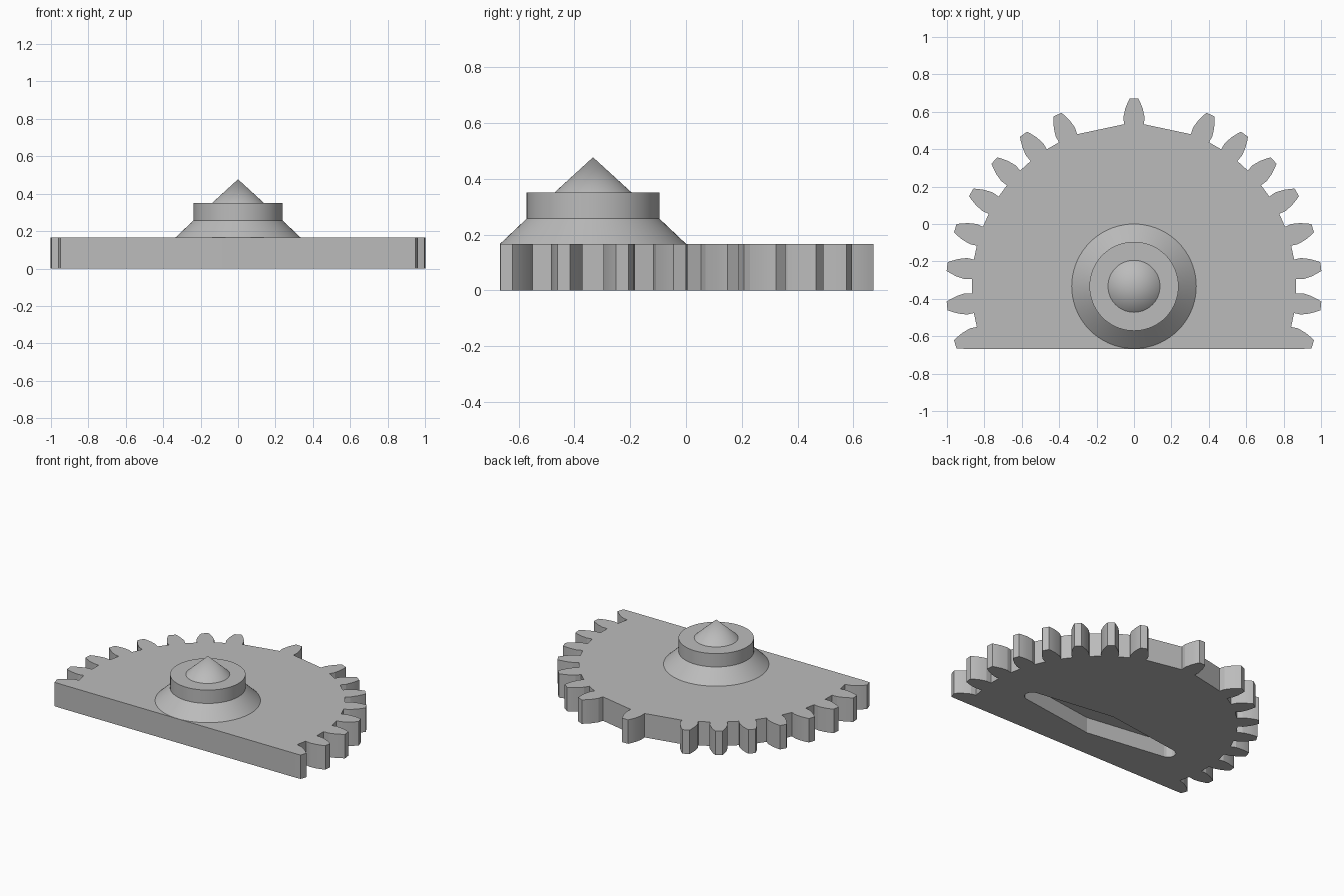
import bpy, bmesh
from math import radians, sin, cos, pi, atan2

old = bpy.data.objects.get("Cube")
if old:
    bpy.data.objects.remove(old, do_unlink=True)

CY = -0.333          # gear axis position in y
FRONT = -0.667       # flat front edge
THICK = 0.167        # plate thickness
STEP = radians(12)   # tooth pitch

grey = bpy.data.materials.new("plain grey")
grey.use_nodes = True
colour = (0.5, 0.5, 0.5, 1)
grey.diffuse_color = colour
grey.node_tree.nodes["Principled BSDF"].inputs["Base Color"].default_value = colour


def make_object(name, bm):
    bmesh.ops.recalc_face_normals(bm, faces=bm.faces)
    mesh = bpy.data.meshes.new(name)
    bm.to_mesh(mesh)
    bm.free()
    mesh.materials.append(grey)
    obj = bpy.data.objects.new(name, mesh)
    bpy.context.collection.objects.link(obj)
    return obj


def extrude_outline(name, points, z0, z1):
    bm = bmesh.new()
    face = bm.faces.new([bm.verts.new((x, y, z0)) for x, y in points])
    out = bmesh.ops.extrude_face_region(bm, geom=[face])
    moved = [v for v in out["geom"] if isinstance(v, bmesh.types.BMVert)]
    bmesh.ops.translate(bm, verts=moved, vec=(0, 0, z1 - z0))
    return make_object(name, bm)


# Toothed plate: one flank (radius, half width), mirrored and repeated
flank = [(0.868, 0.053), (0.905, 0.057), (0.95, 0.047), (0.985, 0.033), (1.005, 0.023)]


def tooth(angle):
    side = [(r, -w) for r, w in flank] + [(r, w) for r, w in reversed(flank)]
    return [(r * cos(angle + atan2(w, r)), CY + r * sin(angle + atan2(w, r)))
            for r, w in side]


half = [(0.91, FRONT)] + tooth(-1.5 * STEP)[len(flank) - 1:]
for i in range(8):
    half += tooth((i - 0.5) * STEP)
half = half[:-len(flank) * 2]
top = tooth(pi / 2)
right = half + tooth(pi / 2 - STEP) if len(half) < 0 else half
outline = right + top + [(-x, y) for x, y in reversed(right)]
plate = extrude_outline("toothed_plate", outline, 0, THICK)

# Tapered slot under the plate, with rounded ends
END, END_R, MID = 0.56, 0.05, 0.13
arc = [(END + END_R * cos(a), CY + END_R * sin(a))
       for a in [radians(-80 + 20 * i) for i in range(9)]]
slot_points = ([(0, CY - MID)] + arc + [(0, CY + MID)]
               + [(-x, 2 * CY - y) for x, y in arc])
cutter = extrude_outline("slot_cutter", slot_points, -0.1, 0.11)
cutter.hide_render = True
cutter.hide_viewport = False
cut = plate.modifiers.new("slot", 'BOOLEAN')
cut.operation = 'DIFFERENCE'
cut.solver = 'EXACT'
cut.object = cutter
bpy.context.view_layer.objects.active = plate
bpy.ops.object.modifier_apply(modifier=cut.name)
bpy.data.objects.remove(cutter, do_unlink=True)

# Hub: flared base, collar and pointed tip, spun around the gear axis
profile = [(0, 0.15), (0.325, 0.15), (0.333, THICK), (0.238, 0.257), (0.238, 0.35),
           (0.139, 0.35), (0, 0.477)]
bm = bmesh.new()
verts = [bm.verts.new((r, CY, z)) for r, z in profile]
edges = [bm.edges.new(pair) for pair in zip(verts, verts[1:])]
bmesh.ops.spin(bm, geom=verts + edges, cent=(0, CY, 0), axis=(0, 0, 1),
               angle=2 * pi, steps=72)
bmesh.ops.remove_doubles(bm, verts=bm.verts, dist=0.0005)
hub = make_object("hub", bm)

# Smooth the round surfaces, keep real edges sharp
for obj in (plate, hub):
    bpy.ops.object.select_all(action='DESELECT')
    obj.select_set(True)
    bpy.context.view_layer.objects.active = obj
    bpy.ops.object.shade_smooth_by_angle(angle=radians(22 if obj is hub else 10))
